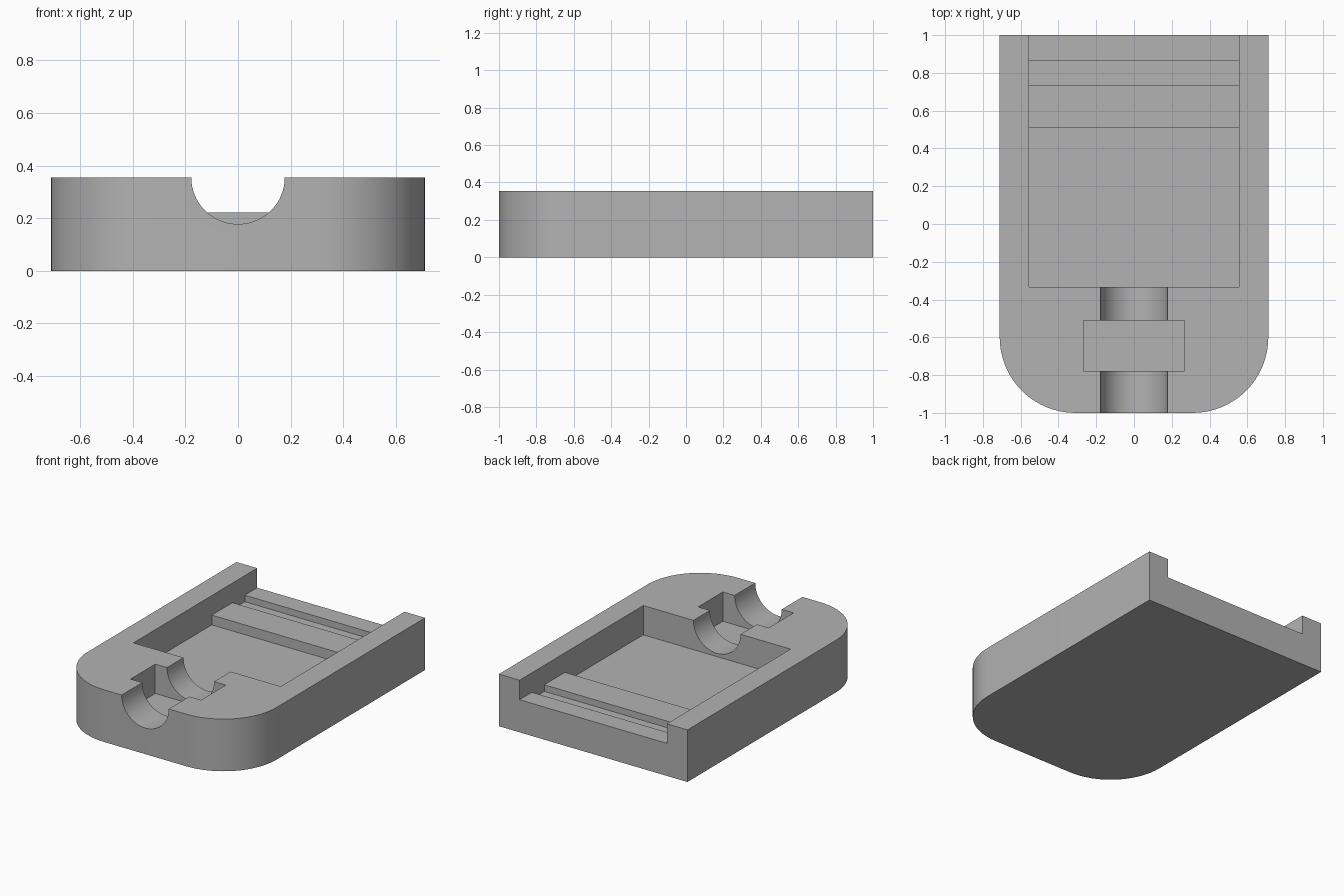
import bpy, bmesh, math
from mathutils import Vector

if "Cube" in bpy.data.objects:
    bpy.data.objects.remove(bpy.data.objects["Cube"])

U = 2 / 45                 # design unit: the tray is 45 units long
HALF_W, HEIGHT = 16, 8
CORNER = 9


def prism(name, outline, direction):
    """Extrude a closed outline (in design units) along a direction."""
    bm = bmesh.new()
    face = bm.faces.new([bm.verts.new(Vector(p) * U) for p in outline])
    new = bmesh.ops.extrude_face_region(bm, geom=[face])["geom"]
    moved = [v for v in new if isinstance(v, bmesh.types.BMVert)]
    bmesh.ops.translate(bm, verts=moved, vec=Vector(direction) * U)
    bmesh.ops.recalc_face_normals(bm, faces=bm.faces)
    mesh = bpy.data.meshes.new(name)
    bm.to_mesh(mesh)
    bm.free()
    obj = bpy.data.objects.new(name, mesh)
    bpy.context.collection.objects.link(obj)
    return obj


def arc(cx, cy, radius, start, end, steps):
    angles = [math.radians(start + (end - start) * i / steps) for i in range(steps + 1)]
    return [(cx + radius * math.cos(a), cy + radius * math.sin(a)) for a in angles]


# Tray body: square back, rounded front corners
front_y, back_y = -22.5, 22.5
cx, cy = HALF_W - CORNER, front_y + CORNER
plan = [(HALF_W, back_y), (-HALF_W, back_y)]
plan += arc(-cx, cy, CORNER, 180, 270, 16) + arc(cx, cy, CORNER, 270, 360, 16)
body = prism("tray_body", [(x, y, 0) for x, y in plan], (0, 0, HEIGHT))

# Main bay: stepped floor with a crossbar, a groove and a back lip
FLOOR, GROOVE, BAR, OVER = 3.5, 4, 5, 10
steps = [(-7.5, OVER), (-7.5, FLOOR), (11.5, FLOOR), (11.5, BAR), (16.5, BAR),
         (16.5, GROOVE), (19.5, GROOVE), (19.5, BAR), (24, BAR), (24, OVER)]
bay = prism("bay_cutter", [(-12.5, y, z) for y, z in steps], (25, 0, 0))

# Round channel through the front wall
ring = arc(0, HEIGHT, 4, 180, 360, 32) + [(4, OVER), (-4, OVER)]
channel = prism("channel_cutter", [(x, -24, z) for x, z in ring], (0, 18, 0))

# Square pocket across the channel
pocket_plan = [(-6, -17.5), (6, -17.5), (6, -11.5), (-6, -11.5)]
pocket = prism("pocket_cutter", [(x, y, FLOOR) for x, y in pocket_plan], (0, 0, OVER))

# Cut the recesses
for cutter in (bay, channel, pocket):
    mod = body.modifiers.new(cutter.name, "BOOLEAN")
    mod.operation = "DIFFERENCE"
    mod.solver = "EXACT"
    mod.object = cutter
    cutter.hide_render = True
bpy.context.view_layer.update()
cut = bpy.data.meshes.new_from_object(
    body.evaluated_get(bpy.context.evaluated_depsgraph_get()))
body.modifiers.clear()
body.data = cut
for cutter in (bay, channel, pocket):
    bpy.data.objects.remove(cutter)

# Plain grey finish
grey = bpy.data.materials.new("plain_grey")
grey.use_nodes = True
colour = (0.45, 0.45, 0.45, 1)
grey.diffuse_color = colour
grey.node_tree.nodes["Principled BSDF"].inputs["Base Color"].default_value = colour
body.data.materials.clear()
body.data.materials.append(grey)

# Smooth the curves, keep the edges crisp
bpy.ops.object.select_all(action="DESELECT")
body.select_set(True)
bpy.context.view_layer.objects.active = body
bpy.ops.object.shade_smooth_by_angle(angle=math.radians(30))
